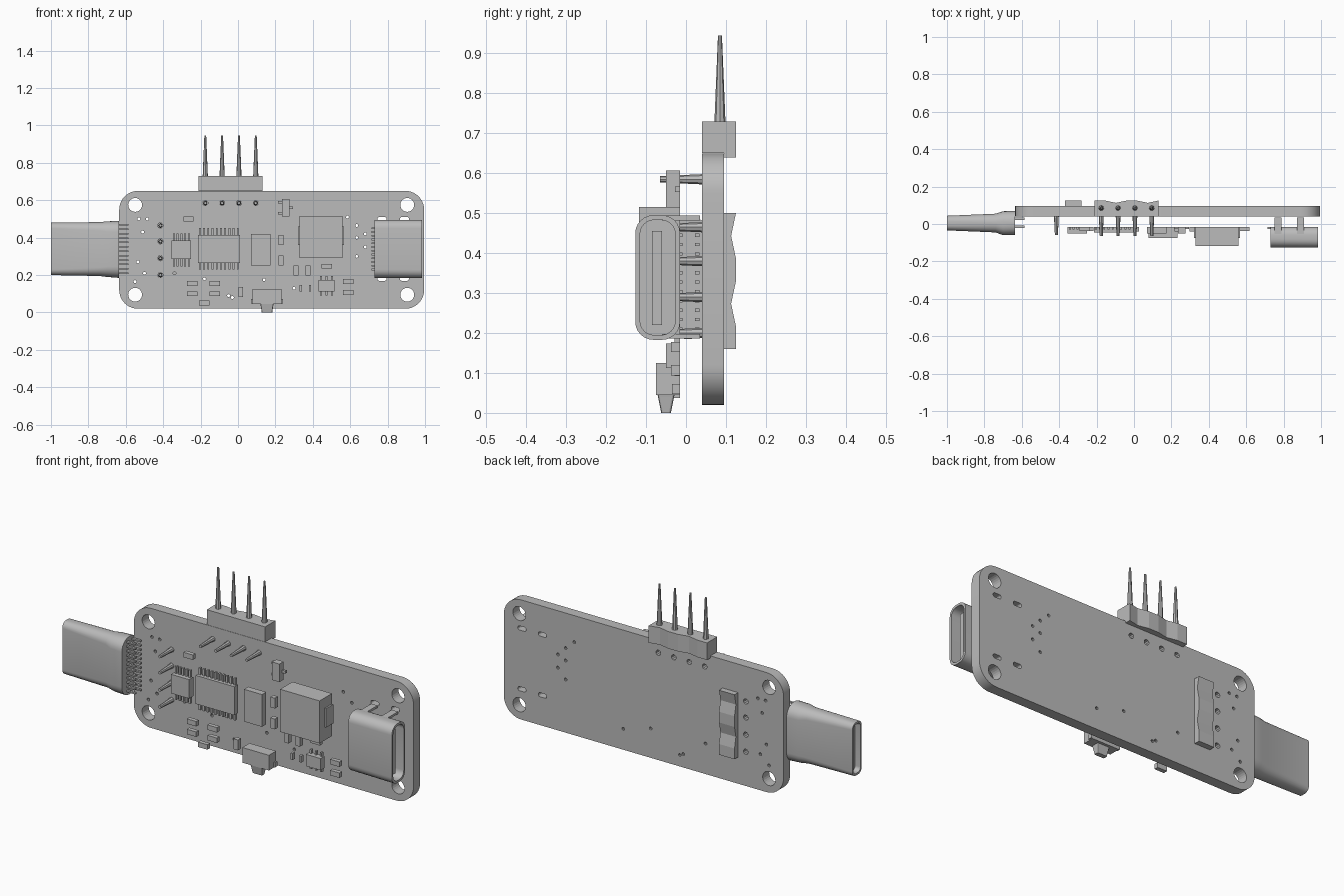
import bpy, bmesh, math
from mathutils import Matrix, Vector

cube = bpy.data.objects.get("Cube")
if cube:
    bpy.data.objects.remove(cube)

grey = bpy.data.materials.new("plain grey")
grey.use_nodes = True
grey.diffuse_color = (0.5, 0.5, 0.5, 1)
grey.node_tree.nodes["Principled BSDF"].inputs["Base Color"].default_value = (0.5, 0.5, 0.5, 1)

FRONT, BACK, MOUNT = 0.04, 0.095, -0.015  # board faces and underside of the parts


def finish(name, bm, smooth=False):
    bmesh.ops.recalc_face_normals(bm, faces=bm.faces)
    me = bpy.data.meshes.new(name)
    bm.to_mesh(me)
    bm.free()
    me.materials.append(grey)
    ob = bpy.data.objects.new(name, me)
    bpy.context.collection.objects.link(ob)
    if smooth:
        bpy.ops.object.select_all(action='DESELECT')
        ob.select_set(True)
        bpy.context.view_layer.objects.active = ob
        bpy.ops.object.shade_smooth_by_angle(angle=math.radians(30))
    return ob


def box(bm, x, y, z):
    m = Matrix.Translation([(a + b) / 2 for a, b in (x, y, z)])
    m = m @ Matrix.Diagonal([b - a for a, b in (x, y, z)] + [1])
    bmesh.ops.create_cube(bm, size=1, matrix=m)


def chip(bm, x, z, w, h, depth):
    box(bm, (x - w / 2, x + w / 2), (MOUNT - depth, MOUNT), (z - h / 2, z + h / 2))


def cone(bm, start, end, r1, r2, sides=16):
    a, b = Vector(start), Vector(end)
    rot = (b - a).to_track_quat('Z', 'Y').to_matrix().to_4x4()
    bmesh.ops.create_cone(bm, cap_ends=True, segments=sides, radius1=r1, radius2=r2,
                          depth=(b - a).length, matrix=Matrix.Translation((a + b) / 2) @ rot)


def rounded(a0, a1, b0, b1, r, steps=6):
    pts = []
    for k, (a, b) in enumerate([(a1 - r, b1 - r), (a0 + r, b1 - r), (a0 + r, b0 + r), (a1 - r, b0 + r)]):
        for i in range(steps + 1):
            t = math.pi / 2 * (k + i / steps)
            pts.append((a + r * math.cos(t), b + r * math.sin(t)))
    return pts


def loft(bm, rings):
    rows = [[bm.verts.new(p) for p in ring] for ring in rings]
    n = len(rows[0])
    for r, s in zip(rows, rows[1:]):
        for i in range(n):
            bm.faces.new((r[i], r[(i + 1) % n], s[(i + 1) % n], s[i]))
    bm.faces.new(rows[0])
    bm.faces.new(rows[-1])


def sleeve(name, stations):
    bm = bmesh.new()
    loft(bm, [[(x, a, b) for a, b in rounded(y0, y1, z0, z1, r)] for x, y0, y1, z0, z1, r in stations])
    return finish(name, bm, True)


header_x = [-0.175, -0.085, 0.005, 0.095]
side_z = [0.2, 0.29, 0.38, 0.465]

# circuit board
bm = bmesh.new()
outline = rounded(-0.635, 0.995, 0.02, 0.65, 0.1, 10)
loft(bm, [[(x, y, z) for x, z in outline] for y in (FRONT, BACK)])
board = finish("circuit_board", bm, True)

# drilled holes: mounting, pins, vias and shell slots
bm = bmesh.new()
holes = [(x, z, 0.037) for x in (-0.55, 0.905) for z in (0.095, 0.575)]
holes += [(x, 0.585, 0.014) for x in header_x] + [(-0.415, z, 0.014) for z in side_z]
vias = [(-0.53, 0.5), (-0.485, 0.5), (-0.51, 0.43), (-0.535, 0.27), (-0.5, 0.21), (-0.55, 0.165),
        (-0.34, 0.21), (-0.05, 0.09), (-0.03, 0.08), (0.14, 0.175), (0.3, 0.13), (0.585, 0.51),
        (0.635, 0.465), (0.635, 0.4), (0.68, 0.35), (0.68, 0.42), (0.635, 0.3), (-0.18, 0.18)]
holes += [(x, z, 0.008) for x, z in vias]
for x, z, r in holes:
    cone(bm, (x, 0, z), (x, 0.14, z), r, r, 24 if r > 0.03 else 10)
for x in (0.77, 0.89):
    for z in (0.18, 0.5):
        slot = rounded(x - 0.024, x + 0.024, z - 0.011, z + 0.011, 0.01, 3)
        loft(bm, [[(a, y, b) for a, b in slot] for y in (0, 0.14)])
cutter = finish("hole_cutter", bm)
cutter.hide_render = True
cutter.hide_viewport = True
cut = board.modifiers.new("holes", 'BOOLEAN')
cut.object = cutter
cut.operation = 'DIFFERENCE'
cut.solver = 'EXACT'

# plug with a hollow end
sleeve("plug_shell", [(-0.97, -0.022, 0.032, 0.213, 0.467, 0.02), (-1.0, -0.024, 0.034, 0.211, 0.469, 0.02),
                      (-1.0, -0.034, 0.044, 0.2, 0.48, 0.03), (-0.74, -0.045, 0.055, 0.195, 0.483, 0.045),
                      (-0.70, -0.06, 0.068, 0.19, 0.487, 0.055), (-0.635, -0.06, 0.07, 0.185, 0.49, 0.06)])
bm = bmesh.new()
for i in range(12):
    z = 0.21 + i * 0.0235
    for y in (-0.015, 0.028):
        box(bm, (-0.64, -0.585), (y - 0.006, y + 0.006), (z - 0.004, z + 0.004))
finish("plug_contacts", bm)

# socket with a hollow end, a tongue and mounting legs
sleeve("socket_shell", [(0.73, -0.125, -0.015, 0.185, 0.495, 0.045), (0.985, -0.127, -0.015, 0.183, 0.495, 0.045),
                        (0.985, -0.115, -0.027, 0.195, 0.483, 0.035), (0.76, -0.115, -0.027, 0.195, 0.483, 0.035)])
bm = bmesh.new()
box(bm, (0.76, 0.96), (-0.085, -0.06), (0.22, 0.455))
finish("socket_tongue", bm)
bm = bmesh.new()
for x in (0.77, 0.89):
    for z in (0.192, 0.488):
        box(bm, (x - 0.018, x + 0.018), (-0.06, 0.035), (z - 0.006, z + 0.006))
finish("socket_legs", bm)
bm = bmesh.new()
for i in range(12):
    chip(bm, 0.725, 0.23 + i * 0.02, 0.02, 0.009, 0.012)
finish("socket_contacts", bm)


# pin strips with a waisted outer face
def strip(name, start, end, place, thickness):
    bm = bmesh.new()
    n = 6
    waves = [(start + (end - start) * i / n, 0.125 if i % 3 != 2 else 0.113) for i in range(n + 1)]
    profile = waves + [(end, FRONT if thickness < 0 else BACK), (start, FRONT if thickness < 0 else BACK)]
    loft(bm, [[place(a, y, k) for a, y in profile] for k in (0, 1)])
    finish(name, bm)


strip("top_header", -0.21, 0.13, lambda a, y, k: (a, y, (0.651, 0.73)[k]), -1)
strip("top_header_lip", -0.21, 0.13, lambda a, y, k: (a, y, (0.64, 0.652)[k]), 1)
strip("back_header", 0.16, 0.5, lambda a, y, k: ((-0.37, -0.28)[k], y, a), 1)

# tapered pins
bm = bmesh.new()
for x in header_x:
    cone(bm, (x, 0.085, 0.725), (x, 0.085, 0.945), 0.014, 0.005, 8)
    cone(bm, (x, 0.045, 0.585), (x, -0.065, 0.585), 0.013, 0.008, 8)
for z in side_z:
    cone(bm, (-0.415, 0.045, z), (-0.415, -0.06, z), 0.013, 0.008, 8)
finish("header_pins", bm)


# chips with rows of leads above and below
def packaged_chip(name, x, z, w, h, depth, count, pitch, reach):
    bm = bmesh.new()
    chip(bm, x, z, w, h, depth)
    for i in range(count):
        px = x + (i - (count - 1) / 2) * pitch
        for s in (-1, 1):
            chip(bm, px, z + s * (h / 2 + reach / 2 - 0.005), 0.01, reach + 0.01, 0.014)
    finish(name, bm)


packaged_chip("main_chip", -0.1025, 0.34, 0.225, 0.15, 0.03, 10, 0.0225, 0.036)
packaged_chip("small_chip", -0.3025, 0.335, 0.105, 0.1, 0.035, 5, 0.02, 0.038)
packaged_chip("regulator", 0.473, 0.143, 0.085, 0.062, 0.035, 3, 0.03, 0.02)

bm = bmesh.new()
chip(bm, 0.255, 0.56, 0.042, 0.095, 0.035)
for x, z in ((0.226, 0.53), (0.226, 0.59), (0.284, 0.56)):
    chip(bm, x, z, 0.022, 0.014, 0.012)
finish("transistor", bm)

bm = bmesh.new()
chip(bm, 0.1225, 0.335, 0.105, 0.17, 0.035)
finish("crystal", bm)

bm = bmesh.new()
chip(bm, 0.443, 0.403, 0.23, 0.224, 0.103)
chip(bm, 0.443, 0.41, 0.246, 0.1, 0.06)
finish("inductor", bm)

# small parts: lying, standing and short
bm = bmesh.new()
for x, z in [(-0.245, 0.155), (-0.245, 0.1), (-0.125, 0.155), (-0.125, 0.1), (-0.18, 0.05),
             (-0.265, 0.5), (0.475, 0.247), (0.59, 0.165), (0.59, 0.107)]:
    chip(bm, x, z, 0.055, 0.026, 0.022)
for x, z in [(0.015, 0.11), (0.31, 0.225), (0.375, 0.225), (0.23, 0.388), (0.23, 0.278)]:
    chip(bm, x, z, 0.026, 0.054, 0.025)
for x in (0.335, 0.385):
    chip(bm, x, 0.13, 0.013, 0.034, 0.018)
finish("small_components", bm)

# side push button with a tapered plunger
bm = bmesh.new()
chip(bm, 0.155, 0.085, 0.155, 0.08, 0.06)
for x in (0.08, 0.23):
    chip(bm, x, 0.06, 0.02, 0.025, 0.02)
loft(bm, [[(x, y, z) for x, y in rounded(0.155 - w, 0.155 + w, -0.05 - d, -0.05 + d, 0.005, 2)]
          for z, w, d in ((0.0, 0.028, 0.012), (0.04, 0.034, 0.02), (0.05, 0.036, 0.022))])
finish("push_button", bm)
